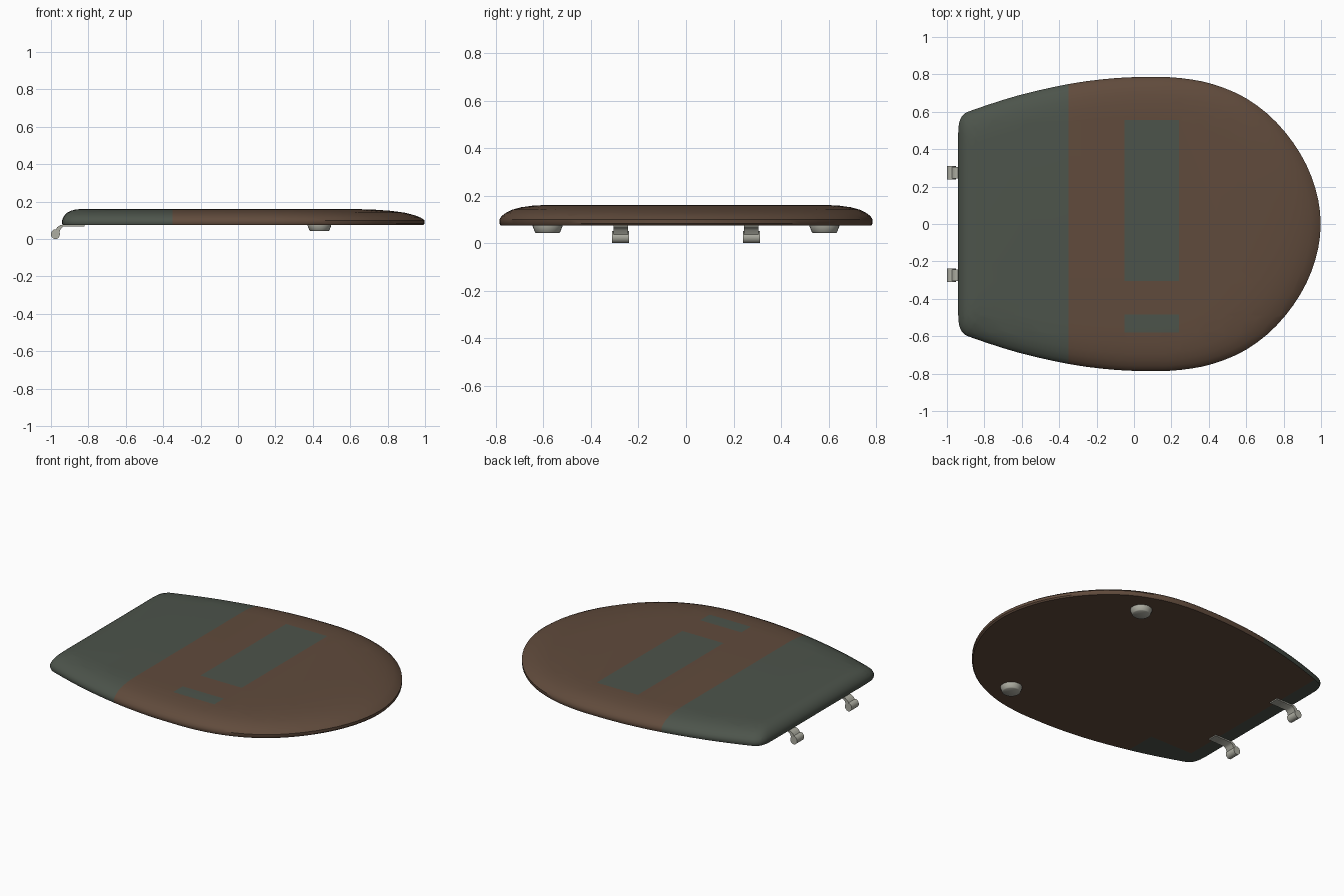
import bpy, bmesh, math
from mathutils import Vector

if "Cube" in bpy.data.objects:
    bpy.data.objects.remove(bpy.data.objects["Cube"])


def material(name, rgb):
    m = bpy.data.materials.new(name)
    m.diffuse_color = (*rgb, 1)
    m.use_nodes = True
    m.node_tree.nodes["Principled BSDF"].inputs["Base Color"].default_value = m.diffuse_color
    return m


BROWN = material("brown", (0.118, 0.070, 0.045))
GREEN = material("grey green", (0.073, 0.088, 0.070))
GREY = material("warm grey", (0.42, 0.42, 0.36))


def finish(bm, name, mats, angle=40):
    bmesh.ops.recalc_face_normals(bm, faces=bm.faces)
    me = bpy.data.meshes.new(name)
    bm.to_mesh(me)
    bm.free()
    ob = bpy.data.objects.new(name, me)
    bpy.context.collection.objects.link(ob)
    for m in mats:
        me.materials.append(m)
    bpy.ops.object.select_all(action='DESELECT')
    ob.select_set(True)
    bpy.context.view_layer.objects.active = ob
    bpy.ops.object.shade_smooth_by_angle(angle=math.radians(angle))
    return ob


def loft(bm, rings):
    vs = [[bm.verts.new(p) for p in r] for r in rings]
    n = len(vs[0])
    for a, b in zip(vs, vs[1:]):
        for i in range(n):
            j = (i + 1) % n
            bm.faces.new((a[i], a[j], b[j], b[i]))
    bm.faces.new(vs[0])
    bm.faces.new(vs[-1])


# Lid outline: half profile, mirrored and smoothed
half = [(-0.94, 0.25), (-0.94, 0.48), (-0.932, 0.55), (-0.91, 0.585), (-0.86, 0.61),
        (-0.62, 0.687), (-0.34, 0.75), (-0.1, 0.78), (0.1, 0.786), (0.25, 0.78),
        (0.42, 0.748), (0.6, 0.672), (0.76, 0.545), (0.89, 0.375), (0.97, 0.19)]
ctrl = half + [(0.998, 0)] + [(x, -y) for x, y in reversed(half)]
ctrl = [Vector(p) for p in ctrl]
outline = []
for i in range(len(ctrl)):
    p0, p1, p2, p3 = (ctrl[(i + k) % len(ctrl)] for k in (-1, 0, 1, 2))
    for s in range(3):
        t = s / 3
        outline.append(0.5 * (2 * p1 + (p2 - p0) * t + (2 * p0 - 5 * p1 + 4 * p2 - p3) * t * t
                              + (3 * p1 - p0 - 3 * p2 + p3) * t ** 3))


# Lid shell: the rounding is wide at the tip and tight at the hinge edge
def ring(t, z):
    return [(p.x * (1 - t * (0.4 if p.x > 0 else 0.11)), p.y * (1 - 0.26 * t), z) for p in outline]


bm = bmesh.new()
loft(bm, [ring(t, z) for t, z in ((0.02, 0.075), (0, 0.083), (0, 0.1), (0.05, 0.114), (0.13, 0.127),
                                  (0.27, 0.141), (0.45, 0.151), (0.7, 0.158), (1, 0.161))])

# Cut the colour borders into the surface, then colour by region
for axis, values in ((0, (-0.85, -0.55, -0.35, -0.05, 0.24)), (1, (-0.58, -0.5, -0.485, -0.305, 0.555))):
    for v in values:
        co, no = Vector((0, 0, 0)), Vector((0, 0, 0))
        co[axis], no[axis] = v, 1
        bmesh.ops.bisect_plane(bm, geom=bm.verts[:] + bm.edges[:] + bm.faces[:], plane_co=co, plane_no=no)
for f in bm.faces:
    c = f.calc_center_median()
    if c.z < 0.0755:
        green = c.x < -0.85 or (c.x < -0.55 and c.y < -0.5)
    else:
        panel = -0.05 < c.x < 0.24 and (-0.305 < c.y < 0.555 or -0.58 < c.y < -0.485)
        green = c.x < -0.35 or panel
    f.material_index = int(green)
finish(bm, "lid", [BROWN, GREEN])

for side, label in ((-1, "right"), (1, "left")):
    # Hinge: flat strap, bent neck and round barrel
    strap = [(-0.82, 0.077), (-0.82, 0.068), (-0.935, 0.066), (-0.948, 0.055), (-0.96, 0.02),
             (-0.985, 0.03), (-0.968, 0.062), (-0.95, 0.075)]
    bm = bmesh.new()
    y = side * 0.275
    loft(bm, [[(x, y + w, z) for x, z in strap] for w in (-0.031, 0.031)])
    barrel = [(-0.976 + 0.024 * math.cos(a * math.pi / 8), 0.026 + 0.026 * math.sin(a * math.pi / 8))
              for a in range(16)]
    loft(bm, [[(x, y + w, z) for x, z in barrel] for w in (-0.036, 0.036)])
    finish(bm, label + "_hinge", [GREY])

    # Bumper foot under the lid
    bm = bmesh.new()
    loft(bm, [[(0.435 + r * math.cos(a * math.pi / 12), side * 0.583 + r * math.sin(a * math.pi / 12), z)
               for a in range(24)]
              for r, z in ((0.063, 0.077), (0.063, 0.071), (0.053, 0.046), (0.048, 0.042))])
    finish(bm, label + "_bumper", [GREY])
